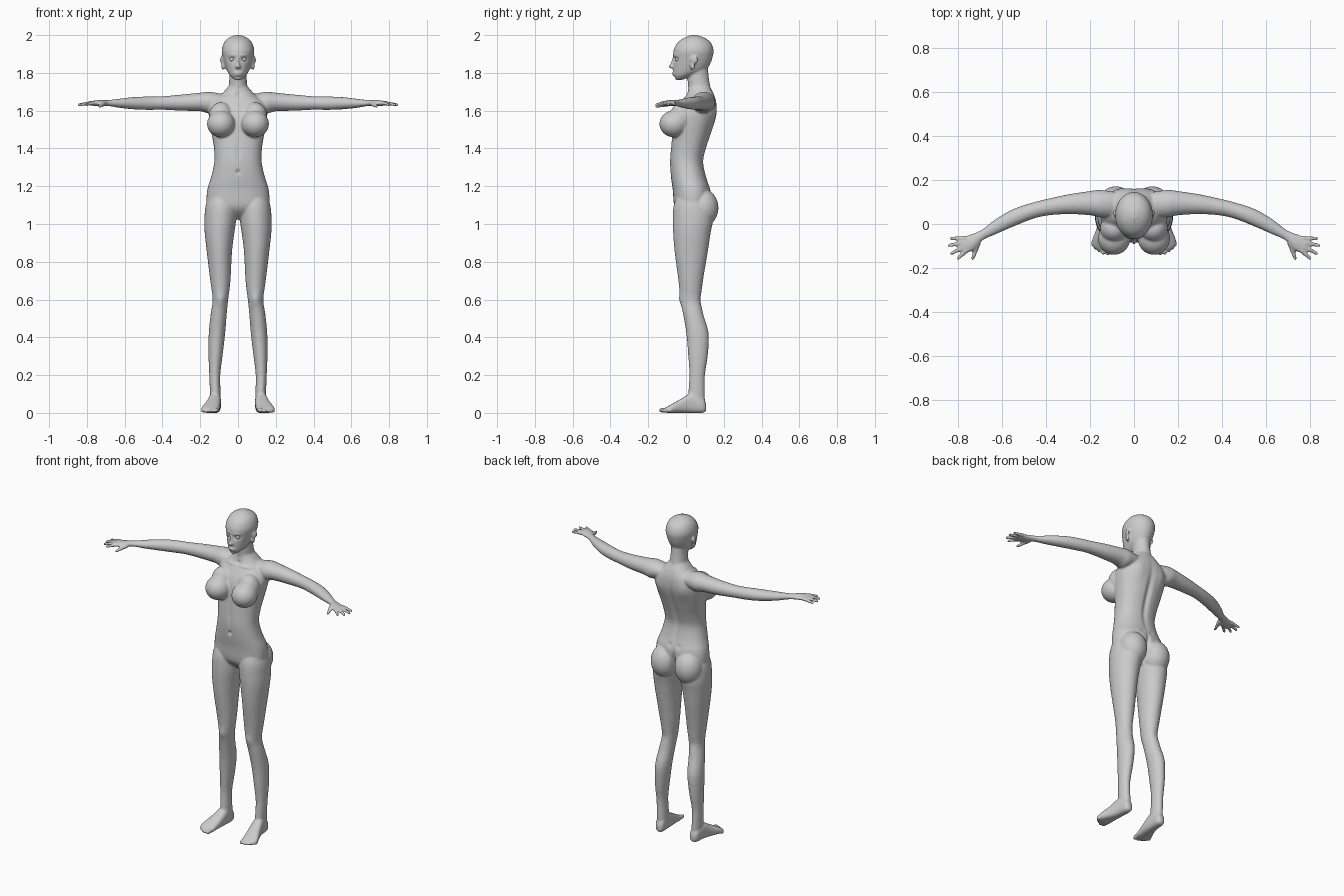
import bpy, bmesh, math
from mathutils import Vector, Matrix

bm = bmesh.new()
BOTH = (1, -1)


def spline(rows, steps=3):
    """Catmull-Rom smoothing of a list of cross-section tuples."""
    out = []
    for i in range(len(rows) - 1):
        a, b = rows[max(i - 1, 0)], rows[i]
        c, d = rows[i + 1], rows[min(i + 2, len(rows) - 1)]
        for k in range(steps):
            t = k / steps
            out.append([0.5 * (2 * q + (r - p) * t + (2 * p - 5 * q + 4 * r - s) * t * t
                               + (3 * q - p - 3 * r + s) * t ** 3)
                        for p, q, r, s in zip(a, b, c, d)])
    return out + [list(rows[-1])]


def bridge(rings):
    """Closed tube through rings of points."""
    rings = [[bm.verts.new(p) for p in ring] for ring in rings]
    n = len(rings[0])
    for r, q in zip(rings, rings[1:]):
        for i in range(n):
            j = (i + 1) % n
            bm.faces.new((r[i], r[j], q[j], q[i]))
    bm.faces.new(rings[0][::-1])
    bm.faces.new(rings[-1])


def loft(axis, rows, sides=(1,), power=1.0, n=32):
    """Rows are (position on axis, lo, hi, lo, hi) over the two other axes."""
    others = [k for k in range(3) if k != axis]
    for s in sides:
        rings = []
        for t, a0, a1, b0, b1 in spline(rows):
            ring = []
            for i in range(n):
                c, d = math.cos(i * math.tau / n), math.sin(i * math.tau / n)
                c = math.copysign(abs(c) ** power, c)
                d = math.copysign(abs(d) ** power, d)
                p = [0, 0, 0]
                p[axis] = t
                p[others[0]] = (a0 + a1) / 2 + (a1 - a0) / 2 * c
                p[others[1]] = (b0 + b1) / 2 + (b1 - b0) / 2 * d
                ring.append((p[0] * s, p[1], p[2]))
            rings.append(ring)
        bridge(rings)


def blob(center, radii, sides=BOTH, tilt=0):
    for s in sides:
        m = (Matrix.Translation((center[0] * s, center[1], center[2]))
             @ Matrix.Rotation(tilt * s, 4, 'Z') @ Matrix.Diagonal((*radii, 1)))
        bmesh.ops.create_uvsphere(bm, u_segments=24, v_segments=16, radius=1, matrix=m)


def digit(p, q, r0, r1, n=10):
    """Finger or toe as a tapered tube with a round tip."""
    for s in BOTH:
        a, b = Vector((p[0] * s, p[1], p[2])), Vector((q[0] * s, q[1], q[2]))
        d = (b - a).normalized()
        u = d.cross(Vector((0, 0, 1))).normalized()
        w = u.cross(d)
        rings = []
        for c, r in ((a - d * r0 * .6, r0 * .6), (a, r0), (b, r1), (b + d * r1 * .6, r1 * .8),
                     (b + d * r1 * .95, r1 * .3)):
            rings.append([c + (u * math.cos(i * math.tau / n) + w * math.sin(i * math.tau / n)) * r
                          for i in range(n)])
        bridge(rings)


def sym(rows):
    return [(z, -w, w, f, b) for z, w, f, b in rows]


# torso
loft(2, sym([(1.025, .03, .0, .07), (1.06, .12, -.04, .10), (1.10, .163, -.063, .125),
             (1.18, .163, -.07, .13), (1.25, .142, -.08, .107), (1.33, .125, -.085, .092),
             (1.40, .127, -.08, .107), (1.47, .138, -.073, .13), (1.55, .152, -.065, .155),
             (1.60, .155, -.05, .163), (1.65, .135, -.02, .16), (1.69, .085, .005, .147),
             (1.73, .05, .015, .125)]), power=.88)
# neck
loft(2, sym([(1.66, .06, .01, .14), (1.72, .05, .012, .13), (1.78, .046, .008, .12),
             (1.84, .046, .02, .115)]))
# head
loft(2, sym([(1.763, .016, -.054, -.02), (1.785, .042, -.066, .04), (1.81, .058, -.068, .10),
             (1.84, .069, -.068, .125), (1.88, .08, -.067, .14), (1.92, .086, -.066, .146),
             (1.96, .074, -.045, .132), (1.985, .05, -.012, .10), (2.0, .014, .025, .06)]))
# nose, lips, ears
loft(2, sym([(1.88, .006, -.072, -.05), (1.85, .008, -.083, -.05), (1.834, .014, -.094, -.05),
             (1.823, .012, -.08, -.05)]), n=12)
blob((0, -.063, 1.799), (.021, .011, .006), (1,))
blob((0, -.062, 1.789), (.018, .011, .006), (1,))
blob((.084, .042, 1.868), (.009, .022, .022), tilt=-.35)
blob((.080, .035, 1.84), (.008, .014, .025), tilt=-.3)

# chest and seat volumes
blob((.09, -.064, 1.53), (.074, .077, .071), tilt=.2)
blob((.09, -.02, 1.565), (.065, .065, .08))
blob((.083, .088, 1.085), (.082, .084, .1))

# legs
loft(2, [(1.17, .03, .145, -.04, .10), (1.10, .01, .171, -.065, .13), (1.02, .010, .178, -.07, .142),
         (.95, .02, .176, -.068, .13), (.85, .032, .165, -.06, .115), (.70, .04, .147, -.04, .09),
         (.60, .052, .134, -.03, .08), (.52, .06, .145, -.015, .092), (.42, .068, .155, .002, .12),
         (.30, .082, .156, .012, .115), (.20, .094, .152, .018, .10), (.10, .092, .148, .012, .10),
         (.04, .09, .145, .015, .10)], BOTH)
# feet and toes
loft(1, [(.107, .105, .132, .012, .045), (.09, .092, .146, .0, .08), (.03, .09, .156, .0, .105),
         (-.02, .092, .17, .0, .078), (-.07, .097, .19, .0, .05), (-.10, .1, .192, .0, .033),
         (-.115, .108, .17, .005, .025)], BOTH, power=.75)
for x, tip, r in ((.118, -.132, .014), (.141, -.132, .010), (.159, -.122, .0095),
                  (.175, -.109, .009), (.189, -.092, .009)):
    digit((x - .008, -.07, .018), (x, tip, r), r, r * .9)

# arms and palms
loft(0, [(.07, .04, .14, 1.62, 1.685), (.15, .03, .155, 1.588, 1.70), (.20, .04, .15, 1.597, 1.695),
         (.30, .045, .135, 1.60, 1.685), (.40, .038, .113, 1.605, 1.676), (.47, .02, .095, 1.604, 1.675),
         (.55, -.012, .068, 1.607, 1.672), (.63, -.047, .022, 1.615, 1.663),
         (.69, -.075, -.024, 1.625, 1.656), (.73, -.118, -.042, 1.624, 1.657),
         (.77, -.133, -.056, 1.626, 1.652), (.79, -.115, -.068, 1.63, 1.648)], BOTH)
# fingers and thumb
for base, tip in (((.77, -.064), (.833, -.066)), ((.775, -.084), (.842, -.098)),
                  ((.772, -.104), (.832, -.134)), ((.762, -.12), (.80, -.156))):
    digit((*base, 1.641), (*tip, 1.632), .0115, .008)
digit((.71, -.085, 1.637), (.734, -.158, 1.622), .014, .008)

# merge every part into one skin
bmesh.ops.recalc_face_normals(bm, faces=bm.faces)
mesh = bpy.data.meshes.new("raw_parts")
bm.to_mesh(mesh)
bm.free()
body = bpy.data.objects.new("body", mesh)
bpy.context.collection.objects.link(body)
rm = body.modifiers.new("merge", 'REMESH')
rm.mode = 'VOXEL'
rm.voxel_size = .006
sm = body.modifiers.new("blend", 'SMOOTH')
sm.factor = .5
sm.iterations = 4
skin = bpy.data.meshes.new_from_object(body.evaluated_get(bpy.context.evaluated_depsgraph_get()))
body.modifiers.clear()
body.data = skin

# sculpt strokes: (centre, radii, push), mirrored across x
strokes = [
    ((.032, -.062, 1.872), (.018, .03, .011), (0, .011, 0)),     # eye sockets
    ((.03, -.06, 1.893), (.025, .03, .007), (0, -.004, 0)),      # brows
    ((0, -.062, 1.778), (.02, .03, .005), (0, .004, 0)),         # below lips
    ((0, .14, 1.42), (.016, .08, .16), (0, -.014, 0)),           # spine furrow
    ((0, .15, 1.09), (.012, .08, .07), (0, -.03, 0)),            # seat cleft
    ((.03, .11, 1.21), (.012, .04, .012), (0, -.006, 0)),        # lower back dimples
    ((.085, .15, 1.58), (.04, .04, .06), (0, .007, 0)),          # shoulder blades
    ((0, -.085, 1.275), (.009, .04, .011), (0, .012, 0)),        # navel
    ((0, -.08, 1.38), (.01, .05, .07), (0, .005, 0)),            # midline
    ((.075, -.01, 1.672), (.055, .05, .007), (0, -.007, 0)),     # collarbones
    ((0, .0, 1.685), (.012, .04, .012), (0, .008, 0)),           # throat notch
    ((.093, -.03, .60), (.025, .03, .03), (0, -.006, 0)),        # kneecaps
    ((.10, .08, .60), (.025, .03, .03), (0, -.004, 0)),          # knee hollows
]
for v in skin.vertices:
    x, y, z = v.co
    x = abs(x)
    for c, r, push in strokes:
        if abs(z - c[2]) < 2.4 * r[2] and abs(x - c[0]) < 2.4 * r[0]:
            d = ((x - c[0]) / r[0]) ** 2 + ((y - c[1]) / r[1]) ** 2 + ((z - c[2]) / r[2]) ** 2
            v.co.y += push[1] * math.exp(-d)
    if z < 0:
        v.co.z = 0
skin.shade_smooth()

# eyes
for s, side in ((1, "left"), (-1, "right")):
    bpy.ops.mesh.primitive_uv_sphere_add(segments=24, ring_count=16, radius=.0135,
                                         location=(.031 * s, -.044, 1.872))
    bpy.context.object.name = side + "_eye"
    bpy.ops.object.shade_smooth()
